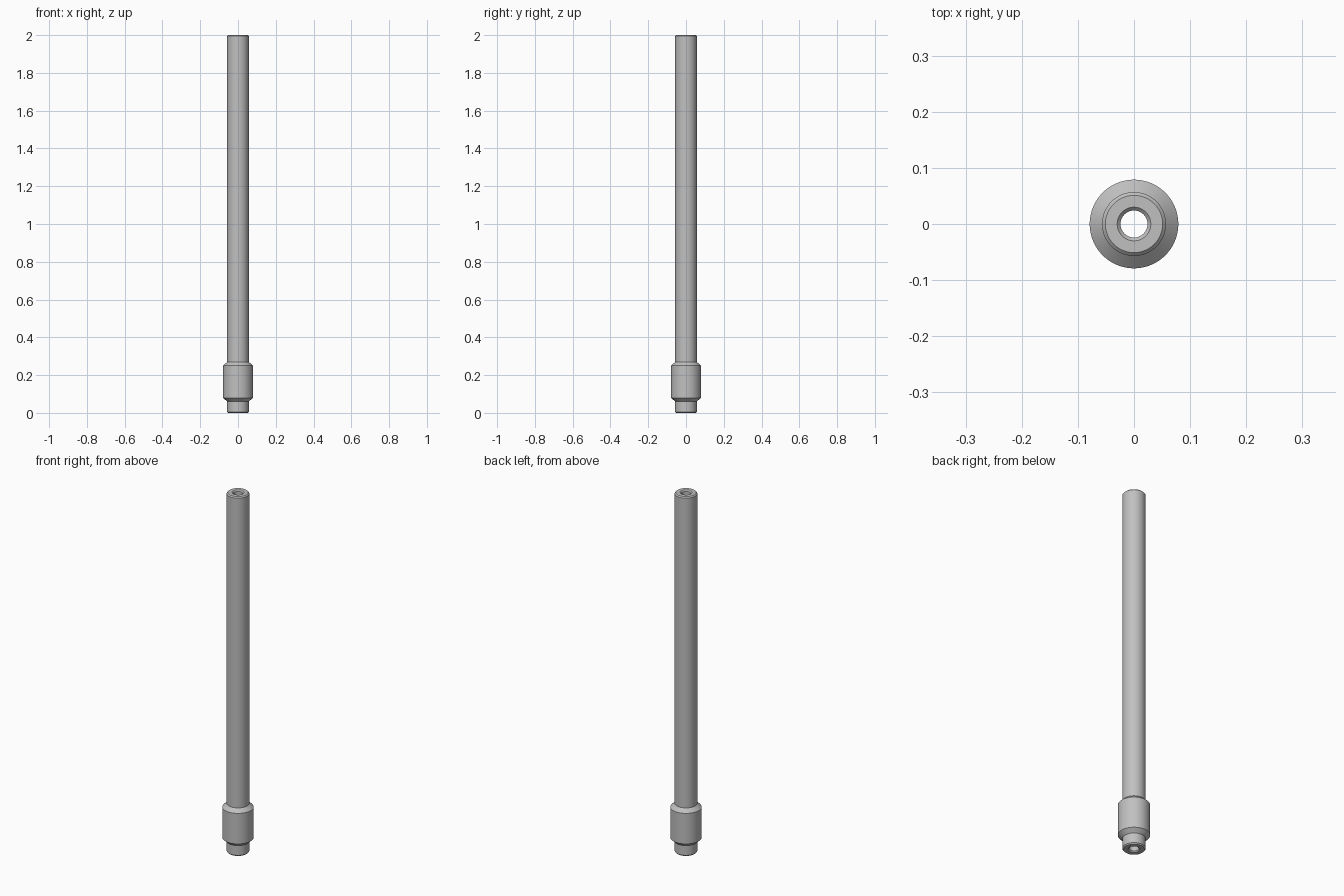
import bpy, bmesh, math

cube = bpy.data.objects.get("Cube")
if cube:
    bpy.data.objects.remove(cube, do_unlink=True)

SEGMENTS = 96
TUBE_R, COLLAR_R, BORE_R, MOUTH_R = 0.057, 0.079, 0.024, 0.03
HEIGHT, EDGE = 2.0, 0.006

grey = bpy.data.materials.new("plain_grey")
grey.use_nodes = True
colour = (0.53, 0.53, 0.53, 1)
grey.diffuse_color = colour
grey.node_tree.nodes["Principled BSDF"].inputs["Base Color"].default_value = colour


def lathe(name, profile):
    """Revolve a closed (radius, height) loop about the z axis."""
    bm = bmesh.new()
    verts = [bm.verts.new((r, 0, z)) for r, z in profile]
    edges = [bm.edges.new((v, verts[i - 1])) for i, v in enumerate(verts)]
    bmesh.ops.spin(bm, geom=verts + edges, cent=(0, 0, 0), axis=(0, 0, 1),
                   angle=math.tau, steps=SEGMENTS, use_merge=True)
    bmesh.ops.remove_doubles(bm, verts=bm.verts, dist=1e-5)
    bmesh.ops.recalc_face_normals(bm, faces=bm.faces)
    mesh = bpy.data.meshes.new(name)
    bm.to_mesh(mesh)
    bm.free()
    mesh.materials.append(grey)
    obj = bpy.data.objects.new(name, mesh)
    bpy.context.collection.objects.link(obj)
    bpy.ops.object.select_all(action="DESELECT")
    obj.select_set(True)
    bpy.context.view_layer.objects.active = obj
    bpy.ops.object.shade_smooth_by_angle(angle=math.radians(25))
    return obj


# Hollow tube with a stepped collar, bevelled rims and countersunk bore
lathe("collared_tube", [
    (MOUTH_R, 0),
    (TUBE_R - EDGE, 0),
    (TUBE_R, EDGE),
    (TUBE_R, 0.06),
    (COLLAR_R, 0.08),
    (COLLAR_R, 0.25),
    (TUBE_R, 0.27),
    (TUBE_R, HEIGHT - EDGE),
    (TUBE_R - EDGE, HEIGHT),
    (MOUTH_R, HEIGHT),
    (BORE_R, HEIGHT - EDGE),
    (BORE_R, EDGE),
])
